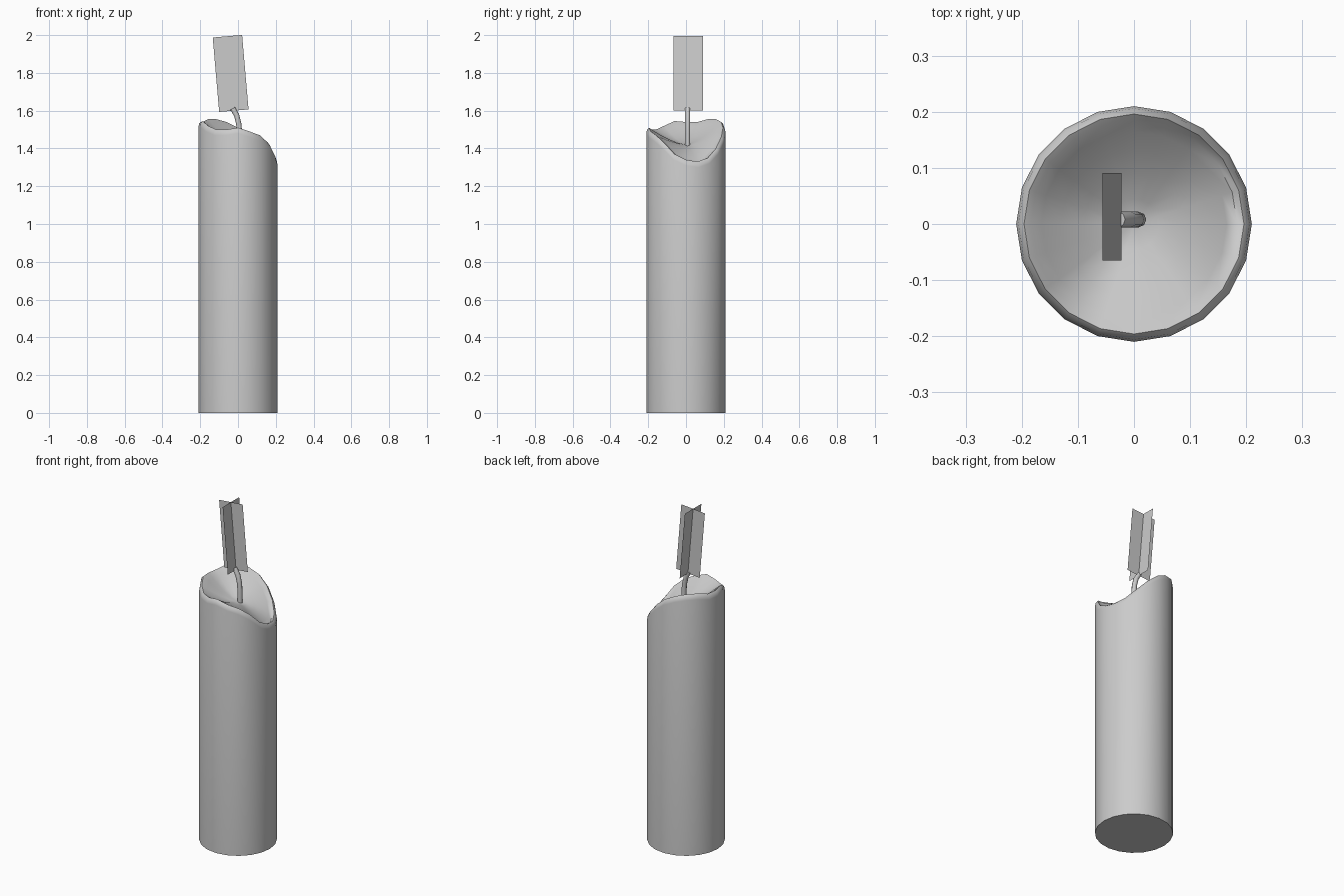
import bpy, bmesh, math
from mathutils import Vector

cube = bpy.data.objects.get("Cube")
if cube:
    bpy.data.objects.remove(cube, do_unlink=True)

grey = bpy.data.materials.new("plain grey")
grey.use_nodes = True
colour = (0.6, 0.6, 0.6, 1)
grey.diffuse_color = colour
grey.node_tree.nodes["Principled BSDF"].inputs["Base Color"].default_value = colour


def make_object(name, bm, smooth_angle=None):
    mesh = bpy.data.meshes.new(name)
    bm.to_mesh(mesh)
    bm.free()
    obj = bpy.data.objects.new(name, mesh)
    bpy.context.collection.objects.link(obj)
    mesh.materials.append(grey)
    if smooth_angle:
        bpy.ops.object.select_all(action='DESELECT')
        obj.select_set(True)
        bpy.context.view_layer.objects.active = obj
        bpy.ops.object.shade_smooth_by_angle(angle=math.radians(smooth_angle))
    return obj


def bridge(bm, a, b):
    for i in range(len(a)):
        j = (i + 1) % len(a)
        bm.faces.new((a[i], a[j], b[j], b[i]))


# Wax body: round wall, uneven melted rim and a hollow that spills to +x
SIDES, RADIUS, POOL = 20, 0.21, 1.42
rim = [1.34, 1.33, 1.35, 1.40, 1.46, 1.51, 1.54, 1.555, 1.555, 1.54,
       1.54, 1.545, 1.52, 1.50, 1.50, 1.51, 1.49, 1.47, 1.43, 1.37]


def ring(bm, radius, height):
    verts = []
    for i in range(SIDES):
        a = math.tau * i / SIDES
        verts.append(bm.verts.new((radius * math.cos(a), radius * math.sin(a), height(rim[i]))))
    return verts


bm = bmesh.new()
base = ring(bm, RADIUS, lambda z: 0)
rings = [base]
for radius, drop in ((0.21, 0.03), (0.206, 0.01), (0.196, 0), (0.184, 0.008)):
    rings.append(ring(bm, radius, lambda z: z - drop))
for radius in (0.165, 0.13, 0.09, 0.045):
    t = (radius / 0.184) ** 1.5
    rings.append(ring(bm, radius, lambda z: POOL + (z - 0.008 - POOL) * t))
for lower, upper in zip(rings, rings[1:]):
    bridge(bm, lower, upper)
centre = bm.verts.new((0, 0, POOL))
for i in range(SIDES):
    bm.faces.new((rings[-1][i], rings[-1][(i + 1) % SIDES], centre))
bm.faces.new(base[::-1])
make_object("wax_body", bm, 60)

# Wick: tube bending towards -x
path = [Vector(p) for p in ((0.008, 0.008, 1.40), (0.008, 0.008, 1.48), (0.004, 0.008, 1.53),
                            (-0.007, 0.008, 1.575), (-0.028, 0.008, 1.612))]
bm = bmesh.new()
loops = []
for k, p in enumerate(path):
    along = (path[min(k + 1, len(path) - 1)] - path[max(k - 1, 0)]).normalized()
    side = Vector((0, 1, 0))
    across = side.cross(along)
    loops.append([bm.verts.new(p + 0.014 * (across * math.cos(a) + side * math.sin(a)))
                  for a in (math.tau * i / 8 for i in range(8))])
for a, b in zip(loops, loops[1:]):
    bridge(bm, a, b)
bm.faces.new(loops[-1])
bm.faces.new(loops[0][::-1])
make_object("wick", bm, 50)

# Flame: two crossed flat cards leaning towards -x
bottom, top = Vector((-0.022, 0.013, 1.60)), Vector((-0.056, 0.013, 1.994))
lean = (top - bottom).normalized()
for name, side in (("flame_card_wide", Vector((0, 1, 0)).cross(lean)),
                   ("flame_card_deep", Vector((0, 1, 0)))):
    bm = bmesh.new()
    half = side * 0.078
    bm.faces.new([bm.verts.new(v) for v in
                  (bottom - half, bottom + half, top + half, top - half)])
    make_object(name, bm)
